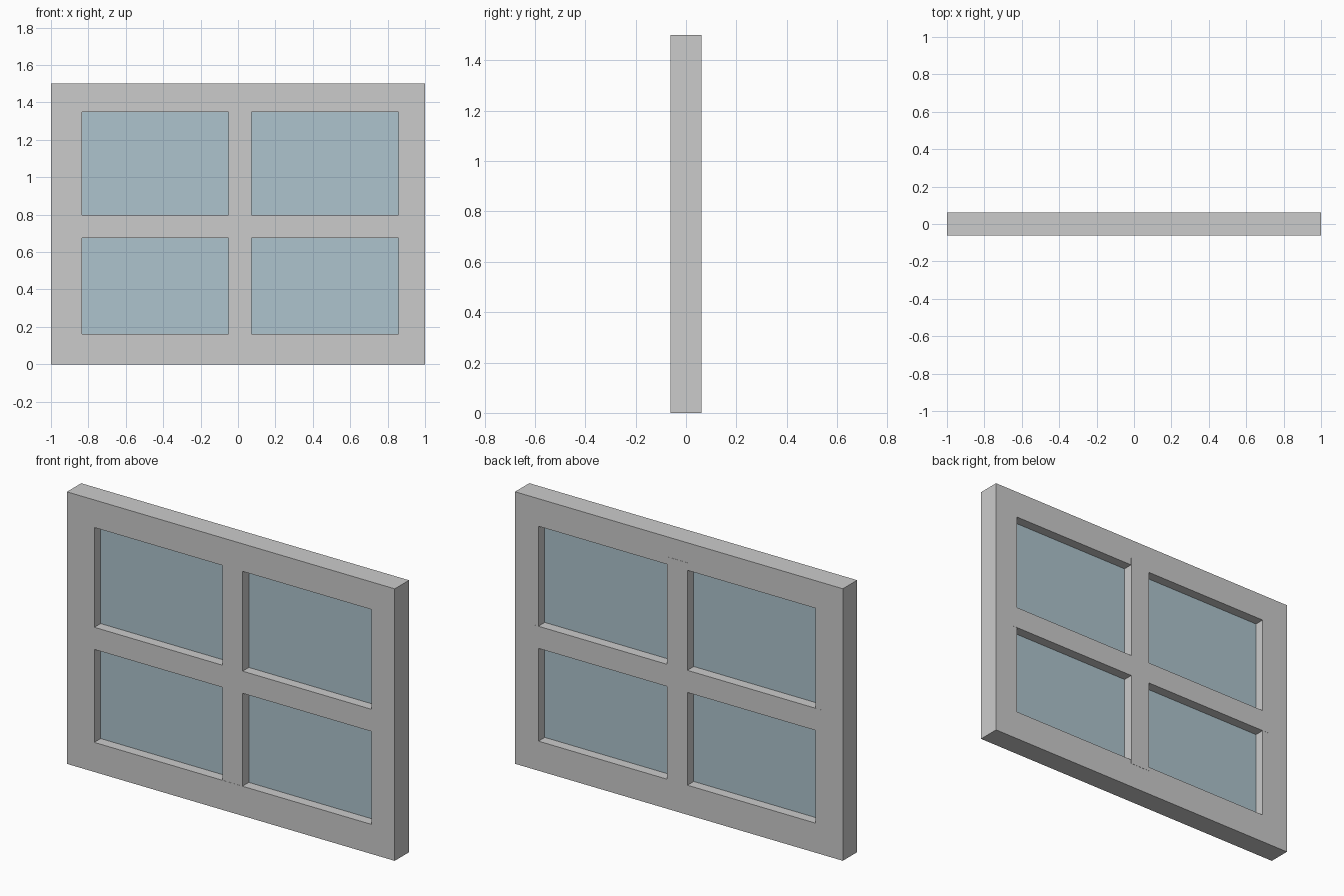
import bpy, bmesh

if "Cube" in bpy.data.objects:
    bpy.data.objects.remove(bpy.data.objects["Cube"])

# Opening edges in the frame, and the bars that divide it
X0, X1, Z0, Z1 = -0.833, 0.857, 0.163, 1.348


def finish(name, bm):
    bmesh.ops.recalc_face_normals(bm, faces=bm.faces)
    mesh = bpy.data.meshes.new(name)
    bm.to_mesh(mesh)
    bm.free()
    obj = bpy.data.objects.new(name, mesh)
    bpy.context.collection.objects.link(obj)
    return obj


def box(name, x, y, z):
    bm = bmesh.new()
    bmesh.ops.create_cube(bm, size=1)
    for v in bm.verts:
        v.co = [lo + (c + 0.5) * (hi - lo) for c, (lo, hi) in zip(v.co, (x, y, z))]
    return finish(name, bm)


def rect_ring(name, outer, inner, y0, y1):
    bm = bmesh.new()

    def corners(r, y):
        a, b, c, d = r
        return [bm.verts.new(p) for p in ((a, y, c), (b, y, c), (b, y, d), (a, y, d))]

    # Front outer, back outer, back inner, front inner: closed cross-section
    loops = [corners(outer, y0), corners(outer, y1), corners(inner, y1), corners(inner, y0)]
    for k in range(4):
        a, b = loops[k], loops[(k + 1) % 4]
        for i in range(4):
            j = (i + 1) % 4
            bm.faces.new((a[i], a[j], b[j], b[i]))
    return finish(name, bm)


# Outer frame
rect_ring("window_frame", (-1, 1, 0, 1.5), (X0, X1, Z0, Z1), -0.0625, 0.0615)

# Dividing bars, slightly proud at the back and lapped into the frame
box("vertical_bar", (-0.052, 0.071), (-0.0615, 0.0625), (0.14, 1.39))
box("horizontal_bar", (-0.87, 0.88), (-0.0613, 0.0623), (0.675, 0.797))

# Glass pane
glass = box("glass_pane", (X0 - 0.01, X1 + 0.01), (-0.007, 0.007), (Z0 - 0.01, Z1 + 0.01))
mat = bpy.data.materials.new("blue_glass")
mat.diffuse_color = (0.42, 0.55, 0.61, 1)
mat.use_nodes = True
mat.node_tree.nodes["Principled BSDF"].inputs["Base Color"].default_value = mat.diffuse_color
glass.data.materials.append(mat)
